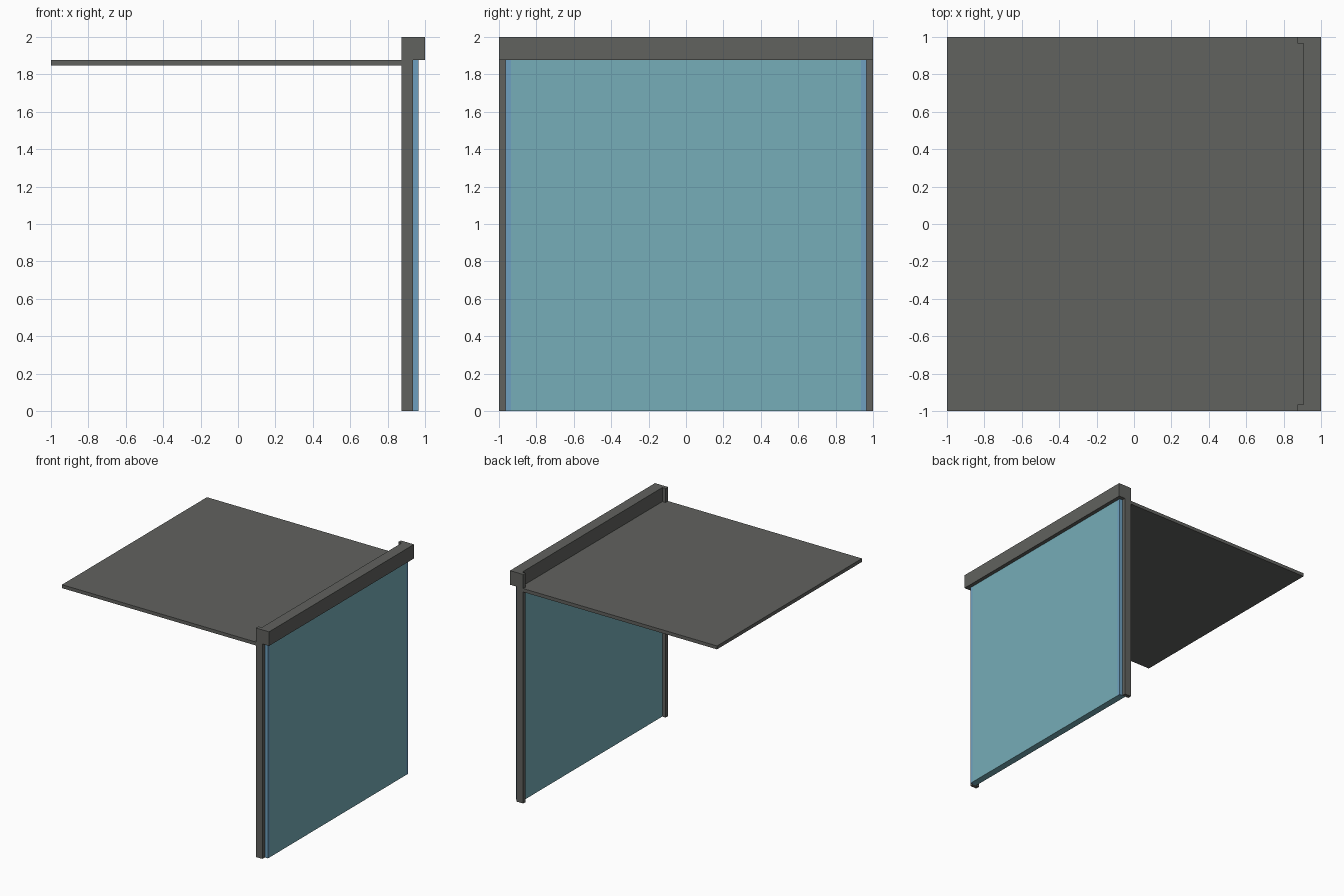
import bpy
import bmesh
from mathutils import Vector

cube = bpy.data.objects.get("Cube")
if cube:
    bpy.data.objects.remove(cube, do_unlink=True)


def make_material(name, rgb):
    mat = bpy.data.materials.new(name)
    mat.use_nodes = True
    mat.diffuse_color = (*rgb, 1)
    mat.node_tree.nodes["Principled BSDF"].inputs["Base Color"].default_value = (*rgb, 1)
    return mat


GREY = make_material("dark grey", (0.12, 0.122, 0.114))
TEAL = make_material("teal glass", (0.181, 0.418, 0.479))
BLUE = make_material("blue edge", (0.156, 0.352, 0.527))


def prism(name, outline, direction, mat):
    """Extrude a flat outline of 3D points along a direction."""
    bm = bmesh.new()
    face = bm.faces.new([bm.verts.new(p) for p in outline])
    new = bmesh.ops.extrude_face_region(bm, geom=[face])["geom"]
    verts = [v for v in new if isinstance(v, bmesh.types.BMVert)]
    bmesh.ops.translate(bm, verts=verts, vec=Vector(direction))
    bmesh.ops.recalc_face_normals(bm, faces=bm.faces)
    mesh = bpy.data.meshes.new(name)
    bm.to_mesh(mesh)
    bm.free()
    mesh.materials.append(mat)
    obj = bpy.data.objects.new(name, mesh)
    bpy.context.collection.objects.link(obj)
    return obj


def box(name, x, y, z, mat):
    outline = [(x[0], y[0], z[0]), (x[1], y[0], z[0]), (x[1], y[1], z[0]), (x[0], y[1], z[0])]
    return prism(name, outline, (0, 0, z[1] - z[0]), mat)


POST_IN = 0.966    # inner face of the posts
STRIP_IN = 0.936   # inner edge of the blue strips
TOP = 1.877        # underside of the beam and top of the roof slab

# Roof slab, with a tongue that reaches between the posts
slab = [(-1, -1), (0.873, -1), (0.873, -POST_IN), (0.905, -POST_IN),
        (0.905, POST_IN), (0.873, POST_IN), (0.873, 1), (-1, 1)]
prism("roof_slab", [(x, y, 1.847) for x, y in slab], (0, 0, TOP - 1.847), GREY)

# Header beam over the glass
box("header_beam", (0.905, 1), (-1, 1), (TOP, 2), GREY)

# Glass wall: back layer between the posts, front layer between the strips
panel = [(0.905, -POST_IN), (0.936, -POST_IN), (0.936, -STRIP_IN), (0.966, -STRIP_IN),
         (0.966, STRIP_IN), (0.936, STRIP_IN), (0.936, POST_IN), (0.905, POST_IN)]
prism("glass_panel", [(x, y, 0) for x, y in panel], (0, 0, TOP), TEAL)

# Posts, notched at the top for the beam, and blue edge strips
post = [(0.873, 0), (0.936, 0), (0.936, TOP), (0.905, TOP), (0.905, 2), (0.873, 2)]
for side, s in (("front", -1), ("back", 1)):
    prism(side + "_post", [(x, s * POST_IN, z) for x, z in post], (0, s * (1 - POST_IN), 0), GREY)
    box(side + "_edge_strip", (0.936, 0.966), sorted((s * STRIP_IN, s * POST_IN)), (0, TOP), BLUE)
